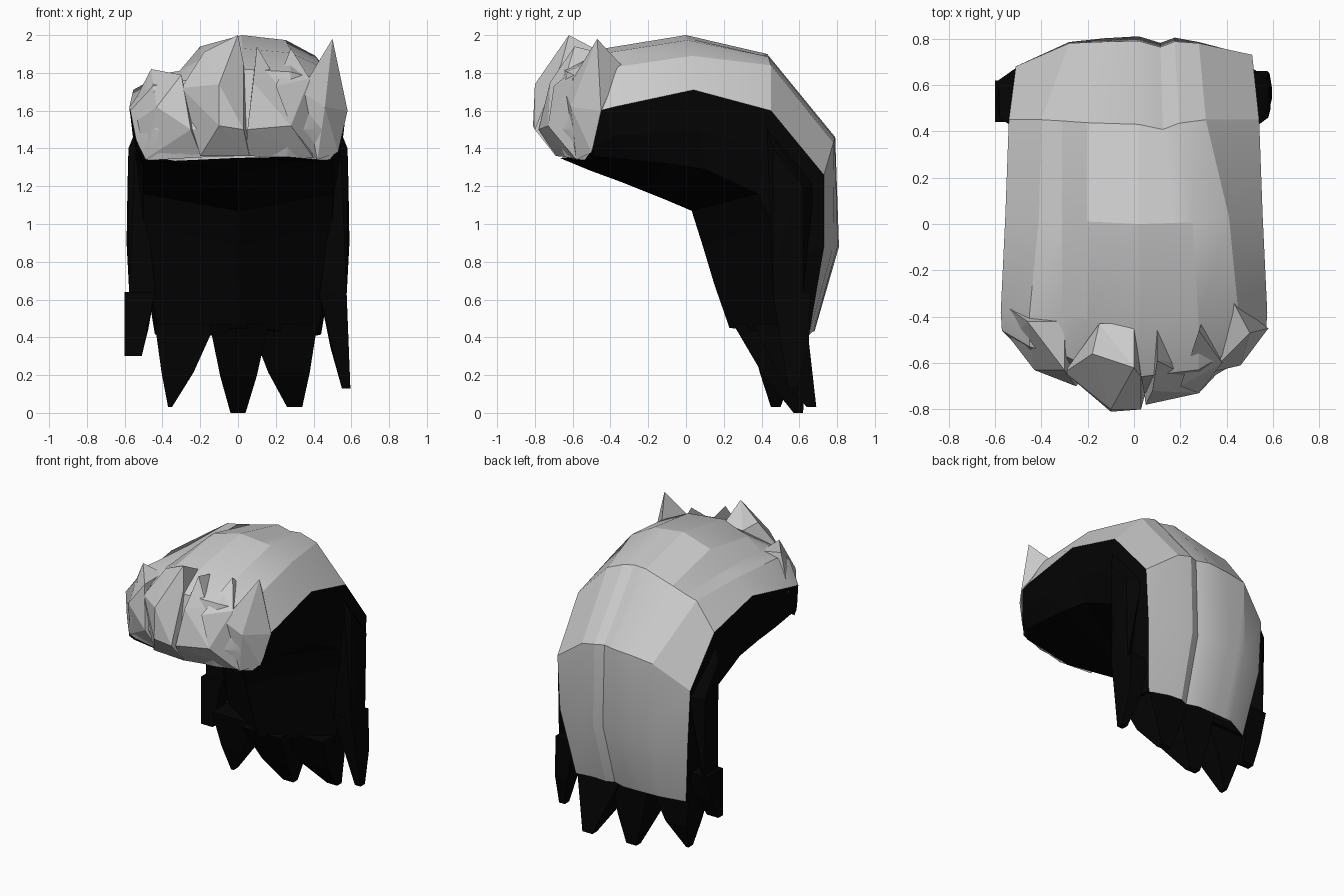
import bpy, bmesh, math
from mathutils import Vector

default_cube = bpy.data.objects.get("Cube")
if default_cube:
    bpy.data.objects.remove(default_cube, do_unlink=True)


def make_material(name, value):
    material = bpy.data.materials.new(name)
    material.use_nodes = True
    colour = (value, value, value, 1)
    material.diffuse_color = colour
    material.node_tree.nodes["Principled BSDF"].inputs["Base Color"].default_value = colour
    return material


grey = make_material("light grey hair", 0.6)
black = make_material("black underside", 0.0012)


def finish(bm, name, material, smooth_angle=None):
    bmesh.ops.recalc_face_normals(bm, faces=bm.faces)
    mesh = bpy.data.meshes.new(name)
    bm.to_mesh(mesh)
    bm.free()
    mesh.materials.append(material)
    part = bpy.data.objects.new(name, mesh)
    bpy.context.collection.objects.link(part)
    if smooth_angle:
        bpy.ops.object.select_all(action="DESELECT")
        part.select_set(True)
        bpy.context.view_layer.objects.active = part
        bpy.ops.object.shade_smooth_by_angle(angle=math.radians(smooth_angle))
    return part


def loft(name, rows, material, smooth_angle=None, cap_end=False):
    bm = bmesh.new()
    rings = [[bm.verts.new(point) for point in row] for row in rows]
    for ring, following in zip(rings, rings[1:]):
        for i in range(len(ring) - 1):
            bm.faces.new((ring[i], ring[i + 1], following[i + 1], following[i]))
    if cap_end:
        bm.faces.new(rings[-1])
    return finish(bm, name, material, smooth_angle)


def hull(name, points, material):
    bm = bmesh.new()
    for point in points:
        bm.verts.new(point)
    result = bmesh.ops.convex_hull(bm, input=bm.verts)
    unused = [g for g in result["geom_interior"] if isinstance(g, bmesh.types.BMVert)]
    bmesh.ops.delete(bm, geom=unused, context="VERTS")
    return finish(bm, name, material)


# Swept-back top shell: edge, shoulder and crown profiles from front to nape
edge = [(.5, -.52, 1.34), (.54, -.49, 1.45), (.57, -.46, 1.6), (.575, -.38, 1.62),
        (.555, .04, 1.71), (.54, .45, 1.6), (.51, .73, 1.26), (.49, .73, .88), (.42, .65, .41)]
shoulder = [(.42, -.56, 1.34), (.44, -.6, 1.5), (.45, -.53, 1.76), (.45, -.38, 1.83),
            (.41, .03, 1.89), (.31, .45, 1.84), (.28, .78, 1.43), (.28, .785, .9), (.26, .67, .43)]
crown = [(-.67, 1.36), (-.73, 1.5), (-.66, 1.82), (-.43, 1.93),
         (0, 2), (.43, 1.9), (.79, 1.46), (.81, .88), (.68, .43)]


def right_side(point):
    # the right side sits further forward at the nape
    x, y, z = point
    return Vector((-x, y - (.05 if y > .6 else 0), z))


def shell_row(e, s, c):
    right_edge, right_shoulder = right_side(e), Vector((-s[0], s[1], s[2]))
    e, s, c = Vector(e), Vector(s), Vector((.02, *c))
    right_mid, left_mid = right_shoulder.lerp(c, .5), s.lerp(c, .4)
    right_mid.yz = right_mid.yz.lerp(c.yz, .3)
    left_mid.yz = left_mid.yz.lerp(c.yz, .6)
    crease = right_shoulder.lerp(right_mid, .4)
    # the right of the crown drops behind a crease
    if s.z > 1.7:
        right_mid.x, right_mid.z = -.2, c.z - .06
        right_shoulder.x = min(right_shoulder.x, -.4)
        right_shoulder.z = min(s.z - .03, 1.79)
        crease.x, crease.z = -.31, min(1.81, right_mid.z)
    # shallow parting beside the centre line
    groove = c.lerp(left_mid, .6)
    groove.y -= .025 if c.y > .4 else 0
    return [right_edge, right_shoulder, crease, right_mid, c, groove, left_mid, s, e]


loft("top_shell", [shell_row(*row) for row in zip(edge, shoulder, crown)], grey, 20)

# Dark body: its underside and nape meet in a ridge that points forward
inner = [(.43, -.56, 1.33), (.49, -.49, 1.36), (.5, -.3, 1.34), (.5, -.1, 1.32),
         (.5, .1, 1.29), (.5, .38, 1.16), (.5, .46, 1), (.48, .5, .75), (.42, .5, .42)]
ridge = [(-.67, 1.35), (-.5, 1.28), (-.35, 1.225), (-.2, 1.165),
         (-.1, 1.125), (.03, 1.07), (.09, .88), (.15, .68), (.23, .45)]


def body_row(e, i, c):
    right = [right_side(e), right_side(Vector(e).lerp(Vector(i), .5)), right_side(i)]
    left = [Vector(i), Vector(e).lerp(Vector(i), .5), Vector(e)]
    right[1].x -= .02
    left[1].x += .02
    return right + [Vector((0, *c))] + left


loft("dark_body", [body_row(*row) for row in zip(edge, inner, ridge)], black, cap_end=True)

# Curled locks of the fringe
hull("fringe_lock_right", [
    (-.575, -.34, 1.6), (-.46, -.42, 1.82), (-.53, -.5, 1.55), (-.43, -.63, 1.62),
    (-.3, -.63, 1.79), (-.49, -.53, 1.345), (-.2, -.64, 1.37), (-.25, -.7, 1.5),
    (-.3, -.42, 1.79)], grey)
hull("fringe_lock_centre", [
    (-.3, -.64, 1.72), (-.2, -.67, 1.36), (-.1, -.81, 1.52), (.03, -.8, 1.5),
    (-.1, -.8, 1.74), (0, -.62, 2), (-.18, -.56, 1.91), (.06, -.69, 1.36), (.03, -.66, 1.85),
    (-.15, -.43, 1.89), (0, -.43, 1.9)], grey)
hull("fringe_lock_parting", [
    (.05, -.78, 1.5), (.28, -.73, 1.52), (.1, -.59, 1.94), (.08, -.72, 1.75),
    (.2, -.64, 1.77), (.3, -.6, 1.6), (.04, -.69, 1.36), (.4, -.59, 1.35),
    (.1, -.43, 1.9)], grey)
hull("fringe_lock_side", [
    (.2, -.7, 1.73), (.28, -.46, 1.93), (.28, -.73, 1.52), (.38, -.6, 1.77),
    (.42, -.58, 1.34), (.3, -.4, 1.85)], grey)
hull("fringe_lock_left", [
    (.33, -.64, 1.7), (.46, -.61, 1.62), (.58, -.45, 1.6), (.5, -.47, 1.98),
    (.42, -.58, 1.34), (.53, -.5, 1.38), (.43, -.34, 1.84)], grey)


# Pointed strands at the nape: root span, tip span, tip position
def strand(name, root, tip, y, z, near, far=.64, root_z=.47):
    points = [(x, d, root_z) for x in root for d in (near, far)]
    mid = [(a + b) / 2 for a, b in zip(root, tip)]
    level = z + (root_z - z) * .42
    points += [(x, d, level) for x in mid for d in (max(near + .06, y - .18), min(far - .01, y + .1))]
    points += [(x, d, z) for x in tip for d in (y - .02, y + .03)]
    hull(name, points, black)


strand("nape_strand_right", (-.44, -.12), (-.37, -.35), .47, .03, .33, .59)
strand("nape_strand_centre", (-.15, .16), (-.04, .04), .59, 0, .25)
strand("nape_strand_left", (.06, .42), (.26, .34), .66, .03, .36)
strand("side_strand_right", (-.6, -.44), (-.6, -.51), .46, .3, .44, .62, .64)
strand("side_strand_left", (.43, .575), (.55, .595), .56, .13, .46, .66, .64)

# Side locks standing just outside the shell edge, tied to the strands below
for name, s in (("temple_lock_right", -1), ("temple_lock_left", 1)):
    hull(name, [(s * .58, .46, 1.4), (s * .585, .62, 1.2), (s * .5, .68, 1.22), (s * .54, .43, 1.5),
                (s * .59, .5, .9), (s * .575, .62, .62), (s * .575, .46, .62), (s * .43, .47, .6)], black)
